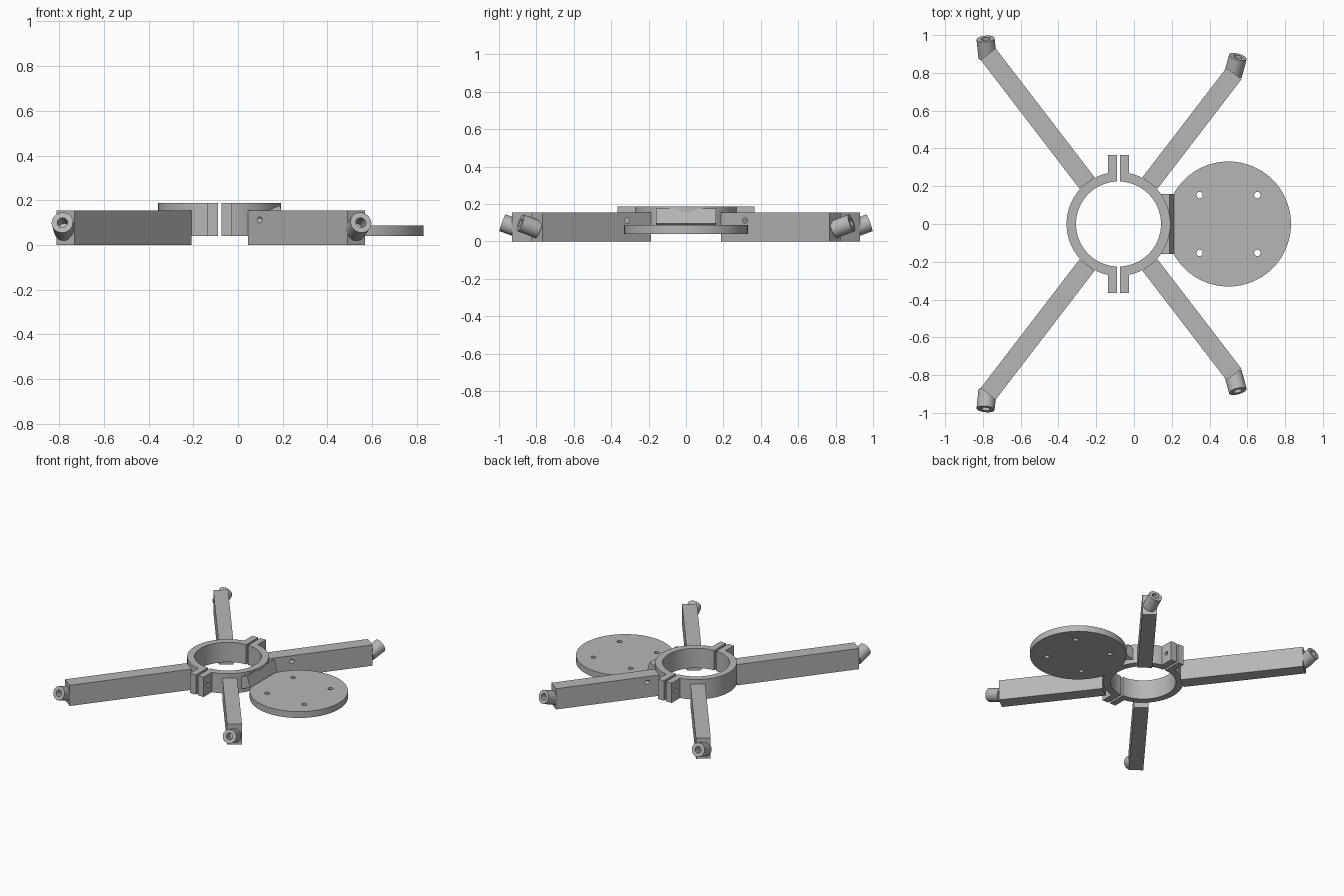
import bpy
import bmesh
from math import sin, cos, acos, pi, radians
from mathutils import Vector, Matrix

if "Cube" in bpy.data.objects:
    bpy.data.objects.remove(bpy.data.objects["Cube"])

grey = bpy.data.materials.new("plain_grey")
grey.use_nodes = True
colour = (0.47, 0.47, 0.47, 1)
grey.diffuse_color = colour
grey.node_tree.nodes["Principled BSDF"].inputs["Base Color"].default_value = colour

CX = -0.082              # ring centre
BORE, RIM = 0.225, 0.275
BOLT_Y, BOLT_Z = 0.315, 0.112


def finish(name, bm):
    bmesh.ops.recalc_face_normals(bm, faces=bm.faces)
    mesh = bpy.data.meshes.new(name)
    bm.to_mesh(mesh)
    bm.free()
    mesh.materials.append(grey)
    obj = bpy.data.objects.new(name, mesh)
    bpy.context.collection.objects.link(obj)
    return obj


def prism(name, outline, direction):
    """Extrude a closed outline of 3D points along a direction."""
    bm = bmesh.new()
    face = bm.faces.new([bm.verts.new(p) for p in outline])
    extruded = bmesh.ops.extrude_face_region(bm, geom=[face])["geom"]
    verts = [v for v in extruded if isinstance(v, bmesh.types.BMVert)]
    bmesh.ops.translate(bm, verts=verts, vec=direction)
    return finish(name, bm)


def rod(name, start, end, radius, sides=48):
    """Cylinder between two points."""
    start, end = Vector(start), Vector(end)
    axis = end - start
    turn = axis.to_track_quat('Z', 'Y').to_matrix().to_4x4()
    bm = bmesh.new()
    bmesh.ops.create_cone(bm, cap_ends=True, segments=sides, radius1=radius,
                          radius2=radius, depth=axis.length,
                          matrix=Matrix.Translation((start + end) / 2) @ turn)
    return finish(name, bm)


def activate(obj):
    bpy.ops.object.select_all(action='DESELECT')
    obj.select_set(True)
    bpy.context.view_layer.objects.active = obj


def cut(obj, cutters):
    """Subtract cutters, then discard them."""
    for cutter in cutters:
        cutter.hide_render = True
        mod = obj.modifiers.new("cut", 'BOOLEAN')
        mod.operation = 'DIFFERENCE'
        mod.solver = 'EXACT'
        mod.object = cutter
        activate(obj)
        bpy.ops.object.modifier_apply(modifier=mod.name)
        bpy.data.objects.remove(cutter)


def smooth(obj):
    activate(obj)
    bpy.ops.object.shade_smooth_by_angle(angle=radians(30))


def bolt_holes():
    return [rod("bolt_cutter", (-0.2, s * BOLT_Y, BOLT_Z),
                (0.3, s * BOLT_Y, BOLT_Z), 0.014, 24) for s in (-1, 1)]


def arc(radius, a, b, count=48):
    steps = [a + (b - a) * i / count for i in range(count + 1)]
    return [(radius * cos(t), radius * sin(t)) for t in steps]


# Split clamp ring: two halves, each with a pair of bolted lugs
gap, lug_x, lug_y = 0.008, 0.056, 0.365
a, b = acos(lug_x / RIM), acos(gap / BORE)
half = (arc(RIM, -a, a) + [(lug_x, lug_y), (gap, lug_y)]
        + arc(BORE, b, -b) + [(gap, -lug_y), (lug_x, -lug_y)])
for side, label in ((1, "left"), (-1, "right")):
    ring = prism("clamp_half_" + label,
                 [(CX + side * x, y, 0.04) for x, y in half], (0, 0, 0.147))
    cut(ring, bolt_holes())
    smooth(ring)

# Four arms, each with an angled hollow socket at the tip
along_x, along_y = cos(radians(52.5)), sin(radians(52.5))
for sx, length, tip, heading in ((1, 0.73, (0.55, 0.885), 15),
                                 (-1, 0.86, (-0.786, 0.98), 6)):
    for sy in (-1, 1):
        label = ("back_" if sy > 0 else "front_") + ("left" if sx > 0 else "right")
        direction = Vector((sx * along_x, sy * along_y, 0))
        across = Vector((-direction.y, direction.x, 0)) * 0.05
        root = Vector((CX, 0, 0)) + direction * 0.274
        end = root + direction * length
        arm = prism("arm_" + label, [root - across, end - across,
                                     end + across, root + across], (0, 0, 0.154))
        if sx > 0:
            cut(arm, bolt_holes())
            smooth(arm)

        h, tilt = radians(heading), radians(20)
        aim = Vector((sx * sin(h) * cos(tilt), sy * cos(h) * cos(tilt), sin(tilt)))
        mouth = Vector((tip[0], sy * tip[1], 0.1))
        socket = rod("socket_" + label, mouth - aim * 0.105, mouth, 0.048)
        cut(socket, [rod("socket_cutter", mouth - aim * 0.075,
                         mouth + aim * 0.02, 0.023, 32)])
        smooth(socket)

# Round mounting plate with four screw holes
plate = rod("mounting_plate", (0.5, 0, 0.04), (0.5, 0, 0.087), 0.331, 96)
cut(plate, [rod("screw_cutter", (0.5 + x, y, 0), (0.5 + x, y, 0.15), 0.017, 24)
            for x in (-0.153, 0.153) for y in (-0.153, 0.153)])
smooth(plate)

# Tilted block joining the plate to the ring
block = prism("plate_bracket", [(0.07, -0.16, 0.13), (0.187, -0.16, 0.176),
                                (0.213, -0.16, 0.095), (0.098, -0.16, 0.05)],
              (0, 0.32, 0))
cut(block, [rod("bore_cutter", (CX, 0, -0.1), (CX, 0, 0.3), BORE + 0.004, 96)])
smooth(block)
